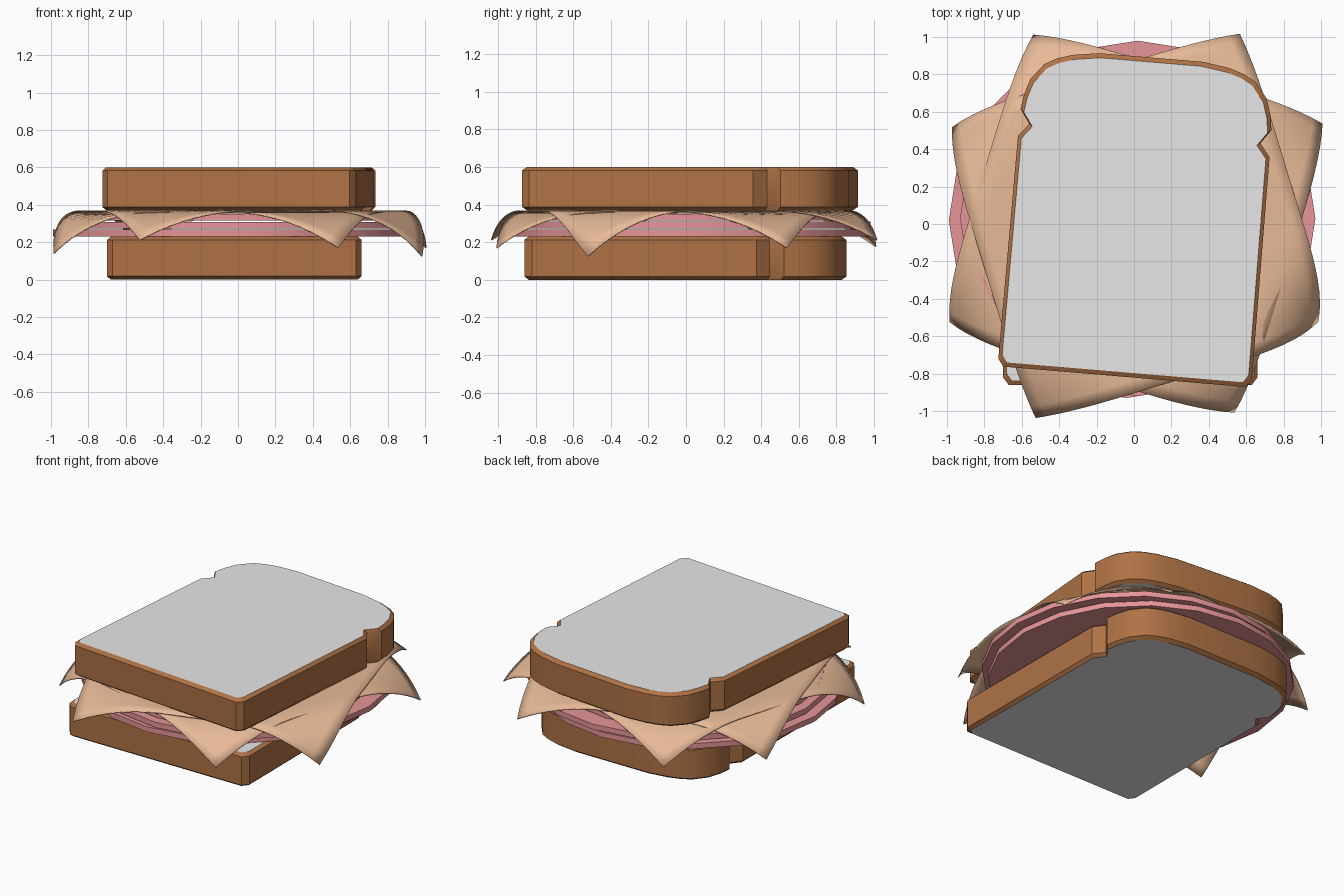
import bpy, bmesh, math
from mathutils import Matrix, Vector

if "Cube" in bpy.data.objects:
    bpy.data.objects.remove(bpy.data.objects["Cube"])


def material(name, rgb):
    m = bpy.data.materials.new(name)
    m.diffuse_color = (*rgb, 1)
    m.use_nodes = True
    m.node_tree.nodes["Principled BSDF"].inputs["Base Color"].default_value = m.diffuse_color
    return m


CRUST = material("crust brown", (0.43, 0.17, 0.06))
CRUMB = material("bread white", (0.8, 0.8, 0.8))
HAM = material("ham pink", (0.8, 0.30, 0.31))
CHEESE = material("cheese tan", (0.8, 0.49, 0.31))


def finish(name, bm, mats, smooth=True):
    bmesh.ops.recalc_face_normals(bm, faces=bm.faces)
    me = bpy.data.meshes.new(name)
    bm.to_mesh(me)
    bm.free()
    for m in mats:
        me.materials.append(m)
    ob = bpy.data.objects.new(name, me)
    bpy.context.collection.objects.link(ob)
    if smooth:
        bpy.ops.object.select_all(action='DESELECT')
        ob.select_set(True)
        bpy.context.view_layer.objects.active = ob
        bpy.ops.object.shade_smooth_by_angle(angle=math.radians(30))
    return ob


# Bread slices: half outline mirrored, lofted with a small bevel
HALF = [(0.65, -0.85), (0.68, -0.81), (0.675, 0.385), (0.62, 0.455), (0.673, 0.53),
        (0.661, 0.61), (0.634, 0.695), (0.567, 0.78), (0.504, 0.815), (0.42, 0.842),
        (0.28, 0.863)]
OUTLINE = HALF + [(-x, y) for x, y in reversed(HALF)]


def bread(name, x, y, z, turn):
    bm = bmesh.new()
    rings = []
    for h, k in ((0, 0.972), (0.018, 1), (0.212, 1), (0.23, 0.972)):
        rings.append([bm.verts.new((px * k, py * k, h)) for px, py in OUTLINE])
    n = len(OUTLINE)
    for a, b in zip(rings, rings[1:]):
        for i in range(n):
            j = (i + 1) % n
            bm.faces.new((a[i], a[j], b[j], b[i]))
    for r in (rings[0], rings[-1]):
        bm.faces.new(r).material_index = 1
    bm.transform(Matrix.Translation((x, y, z)) @ Matrix.Rotation(math.radians(turn), 4, 'Z'))
    return finish(name, bm, [CRUST, CRUMB])


bread("bottom_bread", -0.02, -0.01, 0, 0)
bread("top_bread", 0.02, 0.03, 0.37, -4.8)


# Ham: stacked thin discs, slightly shifted
def ham(name, x, y, z, r, t):
    bm = bmesh.new()
    bmesh.ops.create_cone(bm, cap_ends=True, segments=20, radius1=r, radius2=r, depth=t,
                          matrix=Matrix.Translation((x, y, z + t / 2)))
    return finish(name, bm, [HAM])


ham("ham_lower", -0.04, 0.02, 0.231, 0.95, 0.036)
ham("ham_middle", 0.02, 0.03, 0.273, 0.95, 0.036)
ham("ham_upper", 0.0, 0.0, 0.315, 0.87, 0.035)


# Cheese: square sheets whose four corners bend down, each with its own bend radius
def cheese(name, x, y, z, half, turn, radii, start=0.76, n=24):
    bm = bmesh.new()
    bmesh.ops.create_grid(bm, x_segments=n, y_segments=n, size=half)
    for v in bm.verts:
        sx, sy = (1 if v.co.x >= 0 else -1), (1 if v.co.y >= 0 else -1)
        s = (abs(v.co.x) + abs(v.co.y)) / math.sqrt(2) - start
        if s > 0:
            r = radii[sx, sy]
            out = r * math.sin(s / r) - s
            v.co += Vector((sx, sy, 0)) * (out / math.sqrt(2))
            v.co.z -= r * (1 - math.cos(s / r))
    bm.transform(Matrix.Translation((x, y, z)) @ Matrix.Rotation(math.radians(turn), 4, 'Z'))
    ob = finish(name, bm, [CHEESE])
    sol = ob.modifiers.new("thickness", 'SOLIDIFY')
    sol.thickness = 0.006
    sol.offset = -1
    return ob


cheese("cheese_lower", 0, 0, 0.361, 0.85, -17,
       {(1, 1): 0.48, (-1, 1): 0.5, (-1, -1): 0.4, (1, -1): 0.48})
cheese("cheese_upper", 0.02, -0.01, 0.369, 0.85, 17,
       {(1, 1): 0.6, (-1, 1): 0.42, (-1, -1): 0.6, (1, -1): 0.35})
